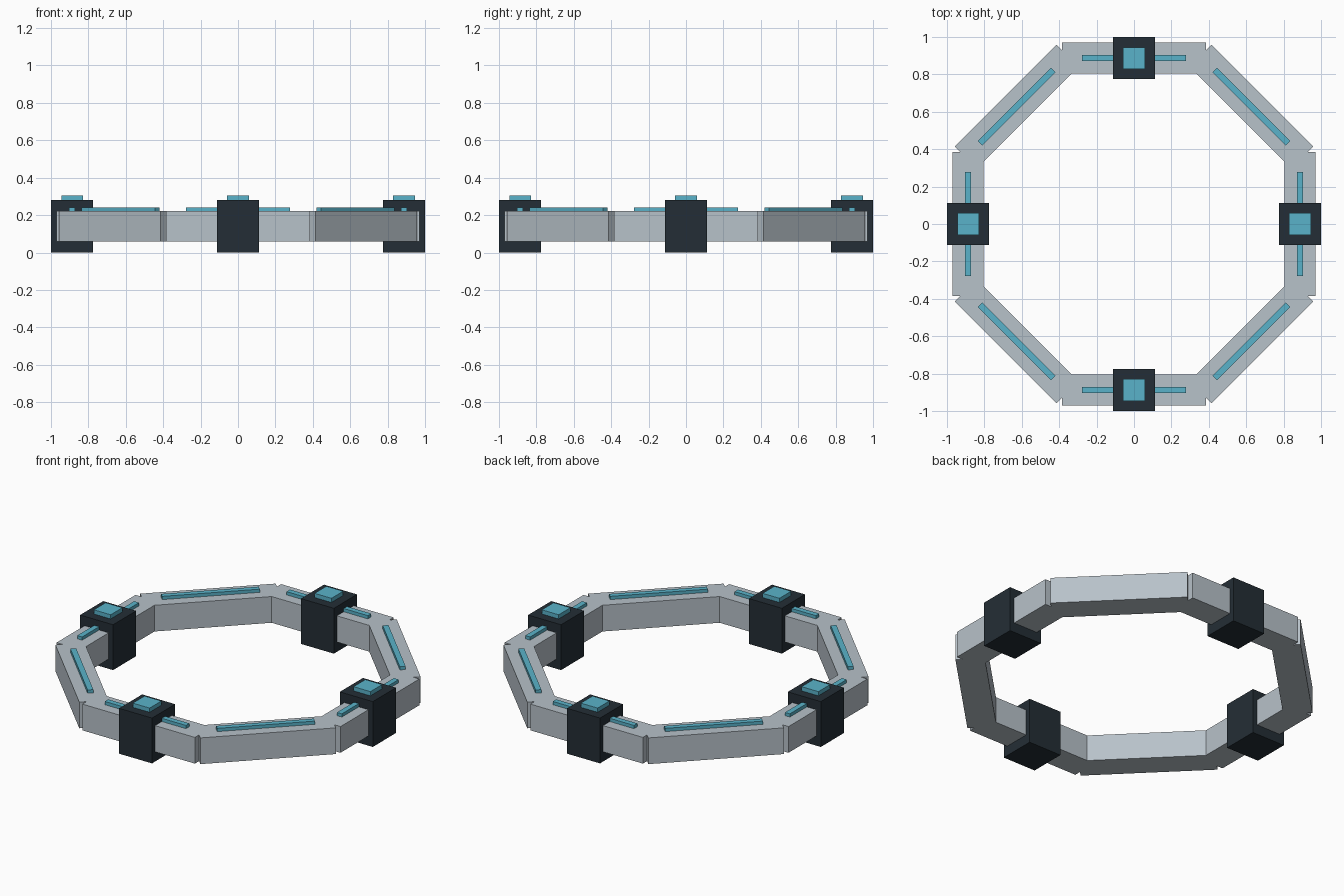
import bpy, math
from mathutils import Matrix, Vector

cube = bpy.data.objects.get("Cube")
if cube:
    bpy.data.objects.remove(cube, do_unlink=True)


def srgb(*rgb):
    return tuple(c / 12.92 if c <= 0.04045 else ((c + 0.055) / 1.055) ** 2.4 for c in rgb) + (1.0,)


def material(name, color):
    m = bpy.data.materials.new(name)
    m.use_nodes = True
    m.diffuse_color = color
    m.node_tree.nodes["Principled BSDF"].inputs["Base Color"].default_value = color
    return m


GREY = material("light grey metal", srgb(0.72, 0.76, 0.79))
DARK = material("dark slate", srgb(0.14, 0.18, 0.21))
CYAN = material("cyan glow", srgb(0.35, 0.70, 0.79))

RADIUS = 0.8875  # distance from the ring centre to the middle of each side


def ring_box(name, angle, length, width, z0, z1, mat):
    """Box on the ring: length runs along the side, width points outward."""
    bpy.ops.mesh.primitive_cube_add(size=1)
    ob = bpy.context.object
    ob.name = name
    ob.data.name = name
    ob.data.transform(Matrix.Diagonal((width, length, z1 - z0, 1)))
    ob.rotation_euler.z = angle
    ob.location = Vector((RADIUS * math.cos(angle), RADIUS * math.sin(angle), (z0 + z1) / 2))
    ob.data.materials.append(mat)
    return ob


sides = ["left", "back_left", "back", "back_right", "right", "front_right", "front", "front_left"]
for i, side in enumerate(sides):
    a = i * math.pi / 4
    # Straight beam and the light strip along its top
    ring_box(side + "_ring_beam", a, 0.77, 0.165, 0.06, 0.222, GREY)
    ring_box(side + "_light_strip", a, 0.555, 0.033, 0.215, 0.242, CYAN)
    # Clamp block with a glowing cap on every second side
    if i % 2 == 0:
        ring_box(side + "_clamp_block", a, 0.225, 0.225, 0.0, 0.28, DARK)
        ring_box(side + "_light_cap", a, 0.115, 0.115, 0.275, 0.306, CYAN)
